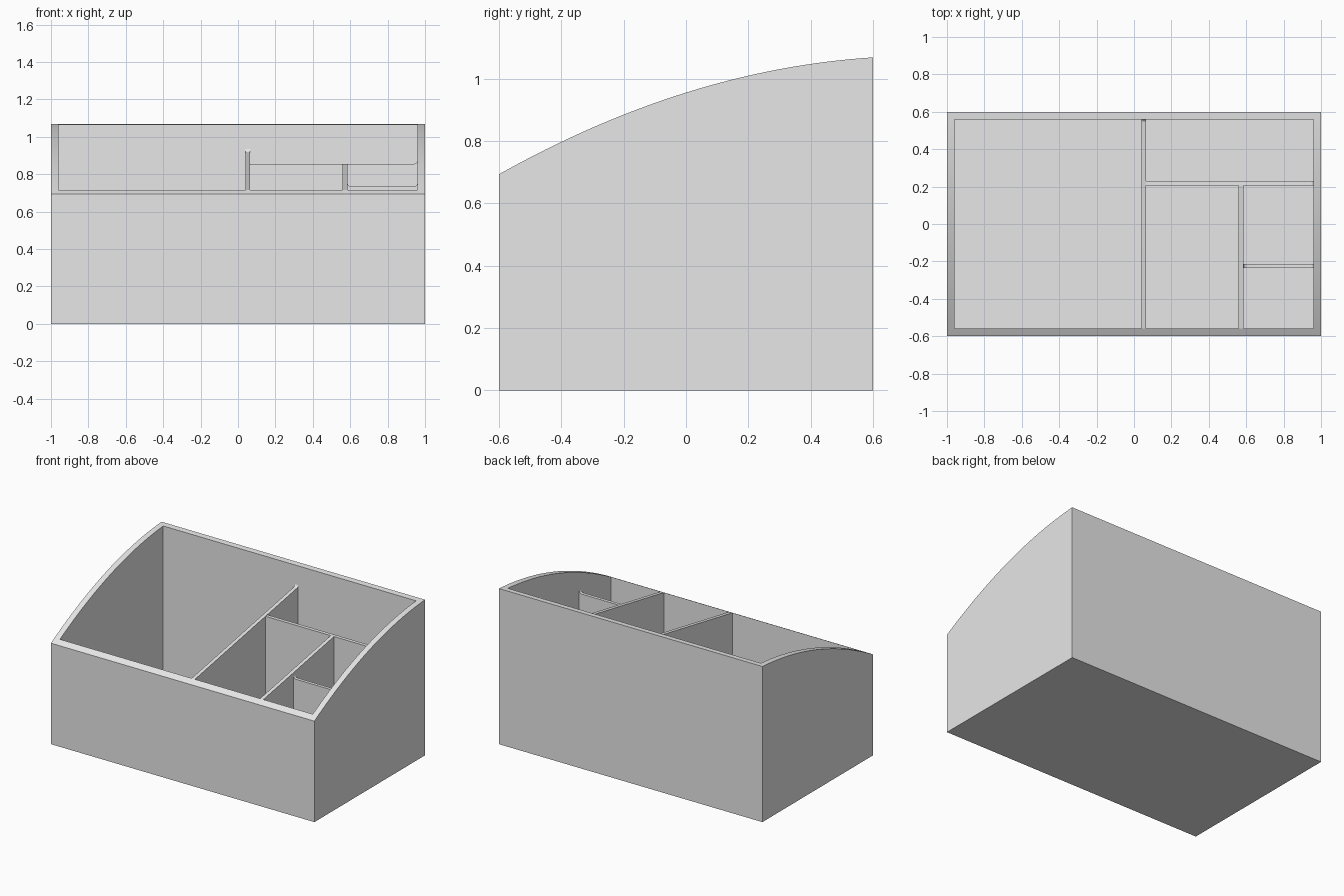
import bpy, bmesh, math
from mathutils import Vector

if "Cube" in bpy.data.objects:
    bpy.data.objects.remove(bpy.data.objects["Cube"])

WALL, FLOOR = 0.04, 0.04
HX, HY = 1.0, 0.6            # outer half sizes
IX, IY = HX - WALL, HY - WALL  # inner half sizes
FILLET = 0.02

grey = bpy.data.materials.new("light grey")
grey.use_nodes = True
grey.diffuse_color = (0.8, 0.8, 0.8, 1)
grey.node_tree.nodes["Principled BSDF"].inputs["Base Color"].default_value = (0.8, 0.8, 0.8, 1)


def rim(y):
    """Height of the curved rim."""
    return 0.955 + 0.3125 * y - 0.207 * y * y


def slope(y):
    """Height of the sloping dividers."""
    return 0.715 + 0.183 * (y + IY)


def prism(name, profile, axis, start, end):
    """Extrude a (run, height) profile along x or y."""
    bm = bmesh.new()
    place = (lambda u, z: (start, u, z)) if axis == "x" else (lambda u, z: (u, start, z))
    face = bm.faces.new([bm.verts.new(place(u, z)) for u, z in profile])
    step = Vector((end - start, 0, 0) if axis == "x" else (0, end - start, 0))
    moved = bmesh.ops.extrude_face_region(bm, geom=[face])["geom"]
    bmesh.ops.translate(bm, verts=[g for g in moved if isinstance(g, bmesh.types.BMVert)], vec=step)
    bmesh.ops.recalc_face_normals(bm, faces=bm.faces)
    mesh = bpy.data.meshes.new(name)
    bm.to_mesh(mesh)
    bm.free()
    mesh.materials.append(grey)
    ob = bpy.data.objects.new(name, mesh)
    bpy.context.collection.objects.link(ob)
    return ob


def fillet(u, z, side):
    """Concave corner where a divider top meets a wall at u."""
    r = FILLET
    pts = []
    for i in range(7):
        a = math.pi / 2 * i / 6
        pts.append((u - side * r * (1 - math.sin(a)), z + r * (1 - math.cos(a))))
    return pts


# Outer body with curved rim, hollowed by a box
N = 32
curve = [(HY - 2 * HY * i / N, rim(HY - 2 * HY * i / N)) for i in range(N + 1)]
body = prism("organizer_body", [(-HY, 0), (HY, 0)] + curve, "x", -HX, HX)
cutter = prism("cavity_cutter", [(-IY, FLOOR), (IY, FLOOR), (IY, 2), (-IY, 2)], "x", -IX, IX)
cutter.hide_render = True
cutter.hide_set(True)
hollow = body.modifiers.new("hollow", "BOOLEAN")
hollow.operation = "DIFFERENCE"
hollow.solver = "EXACT"
hollow.object = cutter
bpy.context.view_layer.update()
hollowed = bpy.data.meshes.new_from_object(body.evaluated_get(bpy.context.evaluated_depsgraph_get()))
body.modifiers.clear()
body.data = hollowed
bpy.data.objects.remove(cutter)

# Sloping dividers running front to back
main = prism("main_divider",
             [(IY, FLOOR), (-IY, FLOOR), (-IY, slope(-IY))] + fillet(IY, slope(IY - FILLET), 1),
             "x", 0.04, 0.065)
short = prism("short_divider",
              [(0.205, FLOOR), (-IY, FLOOR), (-IY, slope(-IY)), (0.205, slope(0.205))],
              "x", 0.56, 0.585)

# Level dividers running across
cross = prism("cross_divider",
              [(IX, FLOOR), (0.065, FLOOR), (0.065, 0.855)] + fillet(IX, 0.855, 1),
              "y", 0.205, 0.23)
small = prism("small_divider",
              [(IX, FLOOR), (0.585, FLOOR)] + fillet(0.585, 0.735, -1)[::-1] + fillet(IX, 0.735, 1),
              "y", -0.235, -0.213)

# Smooth the curved rim and fillets, keep the corners crisp
bpy.ops.object.select_all(action="DESELECT")
for ob in (body, main, short, cross, small):
    ob.select_set(True)
bpy.context.view_layer.objects.active = body
bpy.ops.object.shade_smooth_by_angle(angle=math.radians(25))
